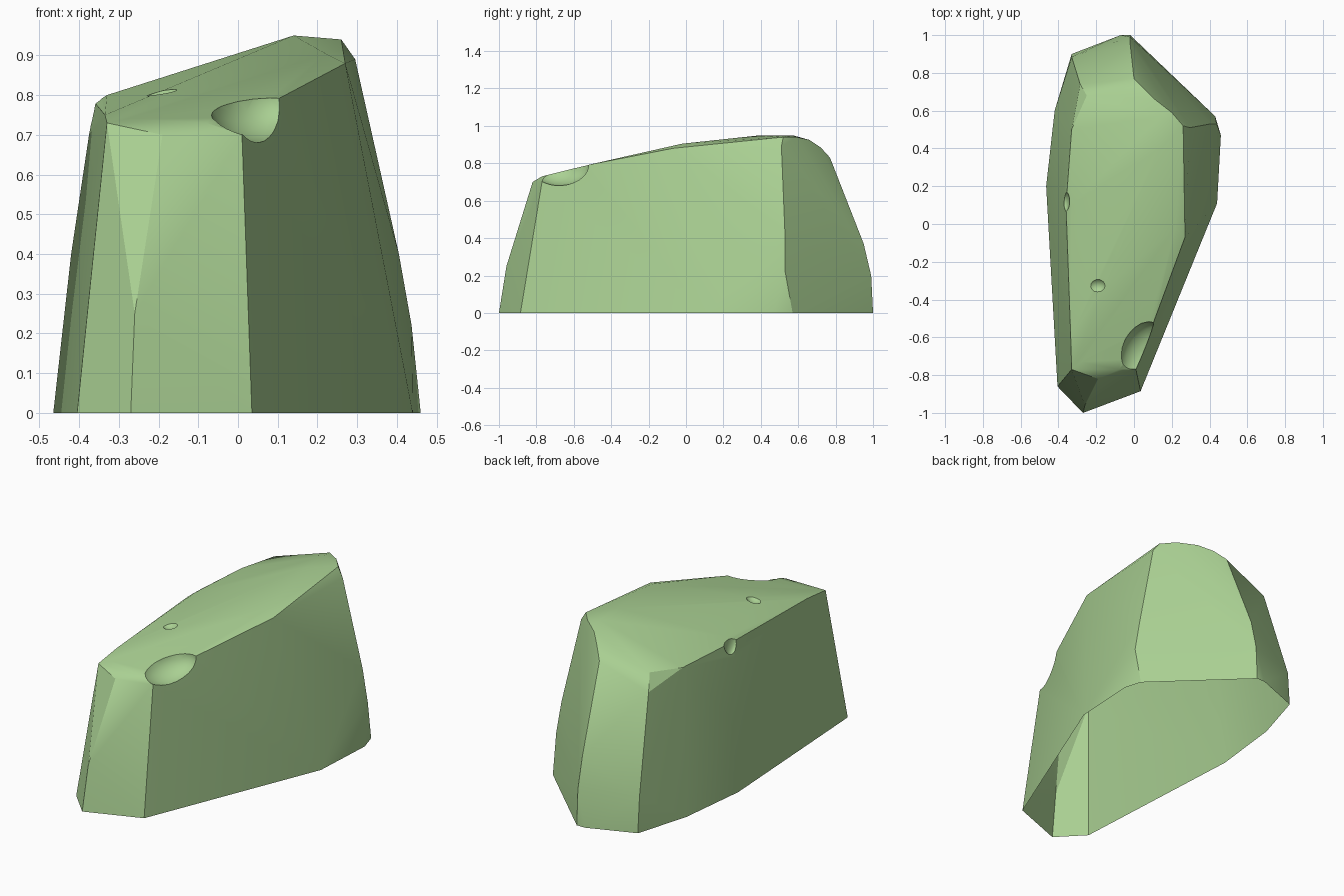
import bpy, bmesh, math

cube = bpy.data.objects.get("Cube")
if cube:
    bpy.data.objects.remove(cube, do_unlink=True)

# Single stone colour
moss = bpy.data.materials.new("moss_green")
moss.use_nodes = True
colour = (0.40, 0.63, 0.29, 1)
moss.diffuse_color = colour
moss.node_tree.nodes["Principled BSDF"].inputs["Base Color"].default_value = colour


def link_mesh(name, bm):
    mesh = bpy.data.meshes.new(name)
    bm.to_mesh(mesh)
    bm.free()
    mesh.materials.append(moss)
    obj = bpy.data.objects.new(name, mesh)
    bpy.context.collection.objects.link(obj)
    return obj


# Footprint on the ground
footprint = [(-.27, -1), (.035, -.885), (.44, .11), (.46, .47), (.43, .57), (-.02, 1),
             (-.07, 1), (-.33, .9), (-.42, .6), (-.465, .2), (-.405, -.86)]

# Bulges part way up the walls
bulges = [(-.26, -.96, .25), (.437, .53, .22), (.405, .53, .4), (-.02, .99, .2),
          (-.02, .95, .37), (-.33, .885, .2), (-.42, .2, .4), (-.375, .1, .7)]

# Rim around the sloping top
rim = [(-.33, -.77, .73), (-.19, -.82, .7), (.01, -.77, .7), (.1, -.53, .79),
       (.27, -.07, .88), (.295, .51, .89), (0, .77, .83), (-.285, .74, .72),
       (-.33, .5, .78), (-.36, .1, .78), (-.335, -.6, .75)]

# Rounded crown inside the rim
crown = [(-.28, -.73, .74), (-.08, -.77, .73), (.22, -.02, .905), (.14, .4, .95),
         (.14, .57, .95), (.26, .52, .94), (.05, .72, .885), (.11, .66, .925),
         (.2, .59, .94), (-.25, .68, .8), (-.33, .1, .8), (-.1, -.5, .79)]

bm = bmesh.new()
for point in [(x, y, 0) for x, y in footprint] + bulges + rim + crown:
    bm.verts.new(point)
hull = bmesh.ops.convex_hull(bm, input=bm.verts)
spare = [v for v in hull["geom_interior"] if isinstance(v, bmesh.types.BMVert)]
bmesh.ops.delete(bm, geom=spare, context="VERTS")
bmesh.ops.dissolve_limit(bm, angle_limit=math.radians(1), verts=bm.verts, edges=bm.edges)
bmesh.ops.recalc_face_normals(bm, faces=bm.faces)
rock = link_mesh("rock", bm)


# Chips knocked out of the edges
def chip(name, centre, size, turn=0):
    bm = bmesh.new()
    bmesh.ops.create_icosphere(bm, subdivisions=3, radius=1)
    cutter = link_mesh(name, bm)
    cutter.location, cutter.scale = centre, size
    cutter.rotation_euler.z = turn
    cutter.hide_render = True
    cut = rock.modifiers.new(name, "BOOLEAN")
    cut.operation, cut.solver, cut.object = "DIFFERENCE", "EXACT", cutter
    return cutter


cutters = [
    chip("front_corner_chip", (.05, -.68, .79), (.12, .17, .11), -.4),
    chip("right_rim_chip", (-.37, .12, .8), (.03, .06, .08)),
    chip("top_dent", (-.2, -.33, .85), (.06, .05, .06)),
]

# Bake the chips, then remove the cutters
bpy.context.view_layer.objects.active = rock
rock.select_set(True)
for cutter in cutters:
    bpy.ops.object.modifier_apply(modifier=cutter.name)
    bpy.data.objects.remove(cutter, do_unlink=True)

# Leave the underside open
bm = bmesh.new()
bm.from_mesh(rock.data)
underside = [f for f in bm.faces if f.calc_center_median().z < .001]
bmesh.ops.delete(bm, geom=underside, context="FACES")
bm.to_mesh(rock.data)
bm.free()
bpy.ops.object.shade_smooth_by_angle(angle=math.radians(25))
